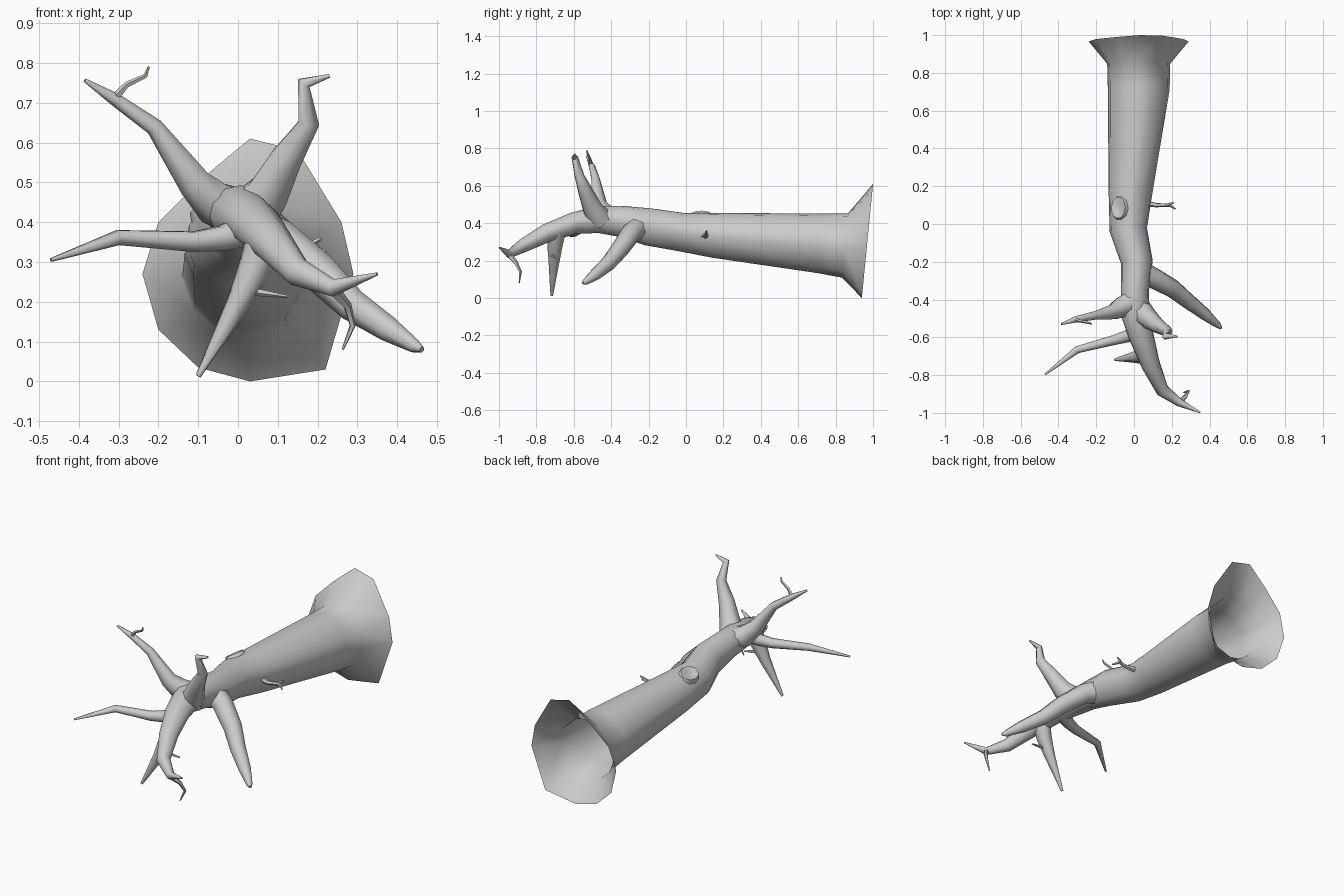
import bpy, bmesh
from math import atan2, cos, sin, pi, radians
from mathutils import Vector

if "Cube" in bpy.data.objects:
    bpy.data.objects.remove(bpy.data.objects["Cube"])


def make_object(name, rings, cap_end=True):
    """Skin a list of vertex rings into one smooth tube."""
    bm = bmesh.new()
    loops = [[bm.verts.new(p) for p in ring] for ring in rings]
    n = len(loops[0])
    for a, b in zip(loops, loops[1:]):
        for i in range(n):
            j = (i + 1) % n
            bm.faces.new((a[i], a[j], b[j], b[i]))
    if cap_end:
        bm.faces.new(loops[-1])
    bmesh.ops.recalc_face_normals(bm, faces=bm.faces)
    mesh = bpy.data.meshes.new(name)
    bm.to_mesh(mesh)
    bm.free()
    obj = bpy.data.objects.new(name, mesh)
    bpy.context.collection.objects.link(obj)
    bpy.context.view_layer.objects.active = obj
    obj.select_set(True)
    bpy.ops.object.shade_smooth_by_angle(angle=radians(60))
    obj.select_set(False)
    return obj


def sweep(path, angles, side=None):
    """Rings along (x, y, z, rx, rz) stations, carried without twisting."""
    pts = [Vector(p[:3]) for p in path]
    rings, last = [], None
    for i, p in enumerate(path):
        before = (pts[i] - pts[max(i - 1, 0)]).normalized()
        after = (pts[min(i + 1, len(pts) - 1)] - pts[i]).normalized()
        t = (before + after).normalized()
        if side is None:
            side = t.orthogonal().normalized()
        elif last is not None:
            side = last.rotation_difference(t) @ side
        side = (side - t * side.dot(t)).normalized()
        up = side.cross(t)
        rx, rz = p[3], p[-1]
        rings.append([pts[i] + side * rx * cos(a) - up * rz * sin(a) for a in angles])
        last = t
    return rings


def branch(name, path, sides=7):
    make_object(name, sweep(path, [2 * pi * i / sides for i in range(sides)]))


# Hollow trunk with flared root end, running into the drooping leader
flare = [(.03, .61), (-.09, .51), (-.2, .40), (-.24, .27), (-.2, .13), (-.10, .035),
         (.03, 0), (.22, .03), (.29, .27), (.26, .40), (.15, .58)]
angles = [atan2(z - .3, x - .03) for x, z in flare]
trunk_path = [
    (.025, .85, .28, .168, .172), (.025, .72, .292, .165, .16),
    (-.02, .15, .335, .115, .12), (-.03, -.03, .353, .10, .103),
    (.015, -.20, .38, .085, .10), (.005, -.35, .41, .075, .083),
    (.005, -.47, .42, .077, .073), (.04, -.60, .40, .066, .058),
    (.09, -.75, .345, .05, .05), (.15, -.88, .275, .036, .036),
    (.24, -.945, .235, .022, .022), (.35, -.998, .27, .004, .004)]
rings = sweep(trunk_path, angles, Vector((1, 0, 0)))
# keep the ring order of the sweep upright, matching the flare outline
if rings[0][0].z < trunk_path[0][2]:
    rings = sweep(trunk_path, [-a for a in angles], Vector((1, 0, 0)))
rim = [Vector((x, .94 + .06 * z / .61, z)) for x, z in flare]
make_object("trunk", [rim] + rings)

# Main branches
branch("upper_left_branch", [
    (.02, -.40, .42, .065), (-.06, -.435, .45, .058), (-.11, -.465, .50, .043),
    (-.21, -.485, .64, .023), (-.31, -.505, .71, .017), (-.385, -.53, .757, .005)])
branch("upper_right_branch", [
    (.03, -.46, .42, .07), (.075, -.50, .475, .055), (.12, -.535, .56, .042),
    (.178, -.57, .65, .027), (.165, -.595, .75, .018), (.23, -.595, .768, .005)])
branch("left_branch", [
    (.03, -.57, .385, .045), (-.04, -.595, .36, .033), (-.11, -.615, .352, .027),
    (-.30, -.665, .362, .020), (-.47, -.795, .305, .005)])
branch("lower_branch", [
    (.07, -.69, .36, .05), (.04, -.70, .28, .042), (0, -.705, .195, .030),
    (-.10, -.718, .013, .007)])
branch("right_branch", [
    (.02, -.25, .38, .065), (.11, -.29, .35, .056), (.21, -.345, .27, .05),
    (.29, -.41, .19, .042), (.38, -.48, .13, .033), (.445, -.535, .088, .018),
    (.462, -.552, .08, .008)])

# Twigs
branch("upper_left_twig", [
    (-.315, -.505, .705, .012), (-.28, -.515, .745, .008),
    (-.232, -.525, .768, .006), (-.224, -.53, .79, .003)], 5)
branch("leader_twig", [
    (.245, -.94, .225, .015), (.275, -.91, .19, .011), (.288, -.885, .14, .008),
    (.263, -.892, .08, .003)], 5)
branch("lower_twig", [
    (.01, -.705, .24, .014), (.05, -.71, .224, .010), (.125, -.70, .213, .004)], 5)
branch("trunk_twig", [
    (.06, .11, .335, .018), (.12, .10, .33, .012), (.19, .10, .34, .009),
    (.22, .08, .325, .004)], 5)
branch("trunk_twig_fork", [
    (.17, .10, .338, .008), (.20, .11, .355, .006), (.21, .11, .36, .003)], 5)

# Scar of a lost limb on top of the trunk: low lip with a sunken centre
centre = Vector((-.078, .085, .435))
normal = Vector((-.5, .05, .86)).normalized()
u = Vector((0, 1, 0)).cross(normal).normalized()
v = normal.cross(u)
scar = [[centre + normal * h + u * r * cos(2 * pi * i / 10) + v * r * 1.35 * sin(2 * pi * i / 10)
         for i in range(10)]
        for r, h in ((.055, -.02), (.043, .012), (.034, .012), (.018, .003))]
make_object("knot", scar)
